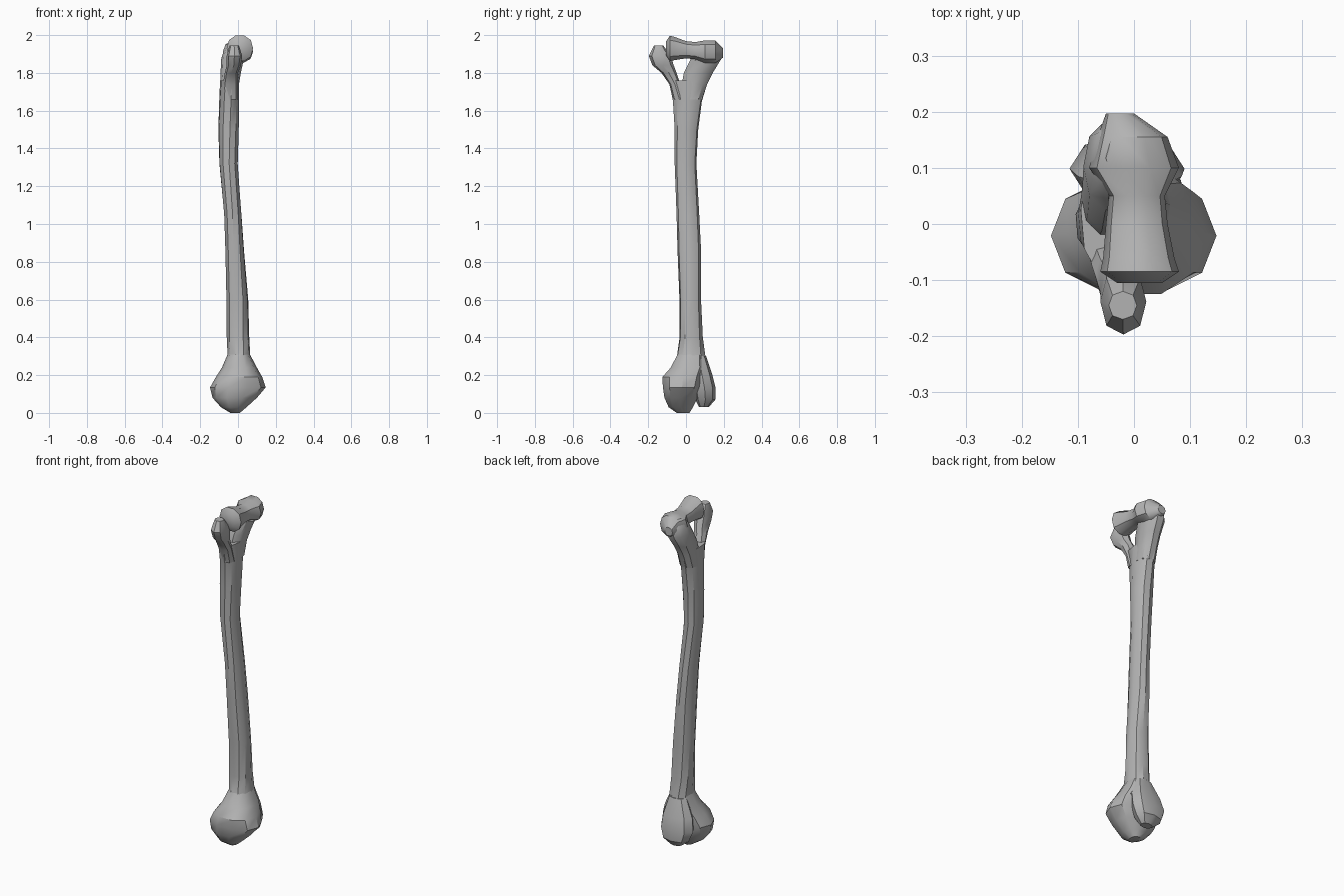
import bpy
import bmesh
from math import cos, sin, pi, radians, copysign

default_cube = bpy.data.objects.get("Cube")
if default_cube:
    bpy.data.objects.remove(default_cube, do_unlink=True)

# One grey for the whole bone
bone_grey = bpy.data.materials.new("bone_grey")
bone_grey.use_nodes = True
colour = (0.45, 0.45, 0.45, 1)
bone_grey.diffuse_color = colour
bone_grey.node_tree.nodes["Principled BSDF"].inputs["Base Color"].default_value = colour


def rounded(value, power):
    """Superellipse coordinate for a sine or cosine value."""
    return copysign(abs(value) ** power, value)


def loft(name, sections, sides=12, along_y=False, power=0.9, twist=0.0, angle=35):
    """Skin closed sections given as (position, low u, high u, low v, high v)."""
    mesh = bpy.data.meshes.new(name)
    bm = bmesh.new()
    rings = []
    for index, (position, u_low, u_high, v_low, v_high) in enumerate(sections):
        ring = []
        for side in range(sides):
            turn = 2 * pi * side / sides + twist * index
            u = (u_low + u_high) / 2 + (u_high - u_low) / 2 * rounded(cos(turn), power)
            v = (v_low + v_high) / 2 + (v_high - v_low) / 2 * rounded(sin(turn), power)
            point = (u, position, v) if along_y else (u, v, position)
            ring.append(bm.verts.new(point))
        rings.append(ring)
    for lower, upper in zip(rings, rings[1:]):
        for side in range(sides):
            after = (side + 1) % sides
            bm.faces.new((lower[side], lower[after], upper[after], upper[side]))
    bm.faces.new(rings[0])
    bm.faces.new(rings[-1])
    bmesh.ops.recalc_face_normals(bm, faces=bm.faces)
    bm.to_mesh(mesh)
    bm.free()
    mesh.materials.append(bone_grey)
    part = bpy.data.objects.new(name, mesh)
    bpy.context.collection.objects.link(part)
    bpy.ops.object.select_all(action="DESELECT")
    bpy.context.view_layer.objects.active = part
    part.select_set(True)
    bpy.ops.object.shade_smooth_by_angle(angle=radians(angle))
    return part


# Long, slightly twisted shaft that flares towards both ends
loft("shaft", [
    (.2, -.09, .1, -.1, .12),
    (.3, -.055, .065, -.05, .105),
    (.4, -.06, .06, -.035, .09),
    (.6, -.062, .055, -.035, .08),
    (.86, -.068, .033, -.045, .08),
    (1.05, -.075, .02, -.05, .07),
    (1.32, -.1, .0, -.06, .055),
    (1.5, -.105, .005, -.06, .065),
    (1.65, -.1, .005, -.07, .085),
    (1.76, -.095, .005, -.092, .12),
], sides=10, twist=0.06)

# Rounded ball at the foot of the shaft
loft("ball_head", [
    (0, -.04, .01, -.05, .02),
    (.03, -.09, .045, -.095, .04),
    (.08, -.135, .1, -.118, .065),
    (.135, -.148, .147, -.127, .085),
    (.19, -.117, .128, -.13, .1),
    (.24, -.085, .1, -.085, .11),
    (.31, -.055, .063, -.048, .1),
], sides=10)

# Lobe behind the ball, parted from it by a groove
loft("rear_lobe", [
    (.03, -.04, .03, .07, .12),
    (.07, -.09, .07, .05, .155),
    (.13, -.115, .09, .04, .157),
    (.2, -.1, .085, .03, .14),
    (.3, -.05, .055, .03, .107),
], sides=8)

# Two pillars leave an opening under the joint
loft("rear_pillar", [
    (1.66, -.098, .004, -.03, .088),
    (1.74, -.095, .005, -.025, .115),
    (1.8, -.092, .015, -.015, .145),
    (1.87, -.09, .03, .02, .188),
    (1.92, -.075, .04, .04, .19),
    (1.96, -.05, .04, .07, .165),
], sides=10)

loft("front_pillar", [
    (1.66, -.085, .0, -.07, .0),
    (1.74, -.08, .0, -.088, -.03),
    (1.8, -.07, .0, -.13, -.05),
    (1.84, -.06, .015, -.178, -.065),
    (1.89, -.06, .022, -.197, -.08),
    (1.945, -.045, .005, -.17, -.12),
], sides=8)

# Spool-shaped joint lying from front to back
loft("joint_spool", [
    (-.105, -.03, .05, 1.89, 1.97),
    (-.085, -.06, .08, 1.86, 2.0),
    (-.06, -.055, .072, 1.865, 1.993),
    (.0, -.05, .06, 1.875, 1.97),
    (.05, -.045, .055, 1.87, 1.965),
    (.1, -.08, .08, 1.85, 1.975),
    (.155, -.065, .06, 1.85, 1.975),
    (.197, -.05, .0, 1.88, 1.93),
], sides=10, along_y=True)
